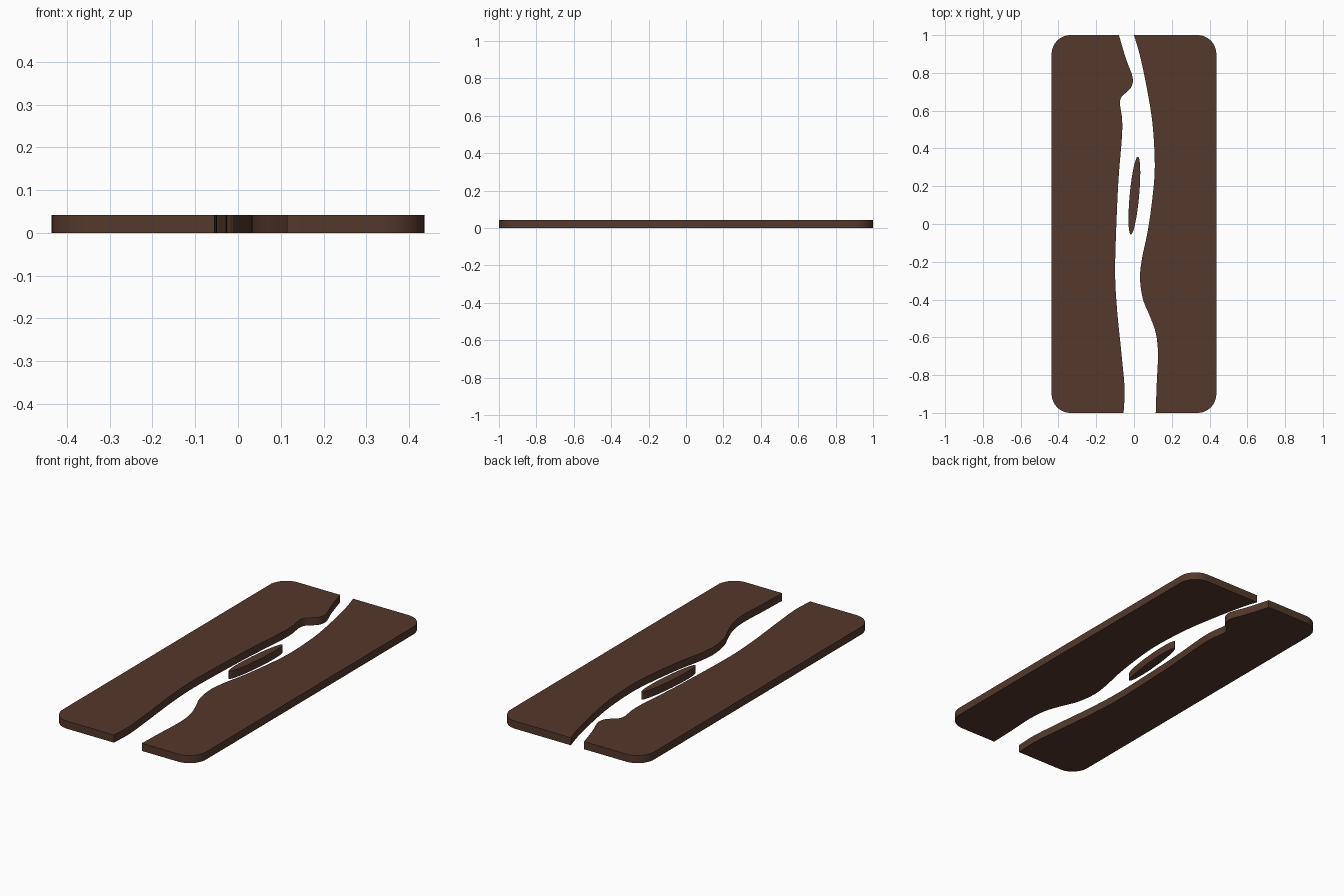
import bpy, bmesh, math
from mathutils import Vector

if "Cube" in bpy.data.objects:
    bpy.data.objects.remove(bpy.data.objects["Cube"])

W, L, H, R = 0.436, 1.0, 0.042, 0.10

wood = bpy.data.materials.new("dark_walnut")
wood.diffuse_color = (0.089, 0.040, 0.024, 1)
wood.use_nodes = True
wood.node_tree.nodes["Principled BSDF"].inputs["Base Color"].default_value = wood.diffuse_color


def smooth_path(pts, n=6):
    """Catmull-Rom curve through the points."""
    p = [Vector(q) for q in pts]
    p = [2 * p[0] - p[1]] + p + [2 * p[-1] - p[-2]]
    out = []
    for i in range(1, len(p) - 2):
        a, b, c, d = p[i - 1:i + 3]
        for k in range(n):
            t = k / n
            out.append(0.5 * (2 * b + (c - a) * t + (2 * a - 5 * b + 4 * c - d) * t * t
                              + (3 * b - a - 3 * c + d) * t ** 3))
    out.append(p[-2])
    return out


def plate(name, outline):
    """Extrude a flat outline to the board thickness."""
    bm = bmesh.new()
    face = bm.faces.new([bm.verts.new((x, y, 0)) for x, y in outline])
    top = bmesh.ops.extrude_face_region(bm, geom=[face])["geom"]
    bmesh.ops.translate(bm, vec=(0, 0, H),
                        verts=[v for v in top if isinstance(v, bmesh.types.BMVert)])
    bmesh.ops.recalc_face_normals(bm, faces=bm.faces)
    caps = [f for f in bm.faces if len(f.verts) > 4]
    bmesh.ops.triangulate(bm, faces=caps)
    me = bpy.data.meshes.new(name)
    bm.to_mesh(me)
    bm.free()
    me.materials.append(wood)
    ob = bpy.data.objects.new(name, me)
    bpy.context.collection.objects.link(ob)
    bpy.context.view_layer.objects.active = ob
    ob.select_set(True)
    bpy.ops.object.shade_smooth_by_angle(angle=math.radians(30))
    ob.select_set(False)


def half_board(name, side, inner):
    """Slab with rounded outer corners and a wavy inner edge (listed back to front)."""
    edge = [(v.x, v.y) for v in smooth_path(inner)]
    outer = []
    for sy in (-1, 1):
        for k in range(13):
            a = math.pi / 2 * k / 12
            a = a if sy > 0 else math.pi / 2 - a
            outer.append((side * (W - R + R * math.cos(a)), sy * (L - R + R * math.sin(a))))
    plate(name, edge + outer)


# Two slabs either side of the river gap
half_board("left_slab", -1, [
    (-0.08, 1), (-0.042, 0.873), (-0.008, 0.78), (-0.012, 0.73), (-0.04, 0.698),
    (-0.067, 0.672), (-0.074, 0.635), (-0.063, 0.555), (-0.064, 0.46), (-0.08, 0.265),
    (-0.09, 0.08), (-0.10, -0.24), (-0.09, -0.45), (-0.069, -0.66), (-0.05, -0.87),
    (-0.055, -1)])
half_board("right_slab", 1, [
    (0, 1), (0.032, 0.89), (0.069, 0.714), (0.098, 0.53), (0.11, 0.317), (0.10, 0.16),
    (0.074, -0.03), (0.042, -0.185), (0.032, -0.29), (0.048, -0.40), (0.085, -0.49),
    (0.116, -0.58), (0.127, -0.69), (0.12, -0.85), (0.115, -1)])

# Slim island of wood in the gap
tilt = math.radians(5.2)
island = []
for k in range(48):
    a = 2 * math.pi * k / 48
    u, v = 0.025 * math.cos(a), 0.207 * math.sin(a)
    island.append((0.002 + u * math.cos(tilt) + v * math.sin(tilt),
                   0.15 - u * math.sin(tilt) + v * math.cos(tilt)))
plate("island", island)
